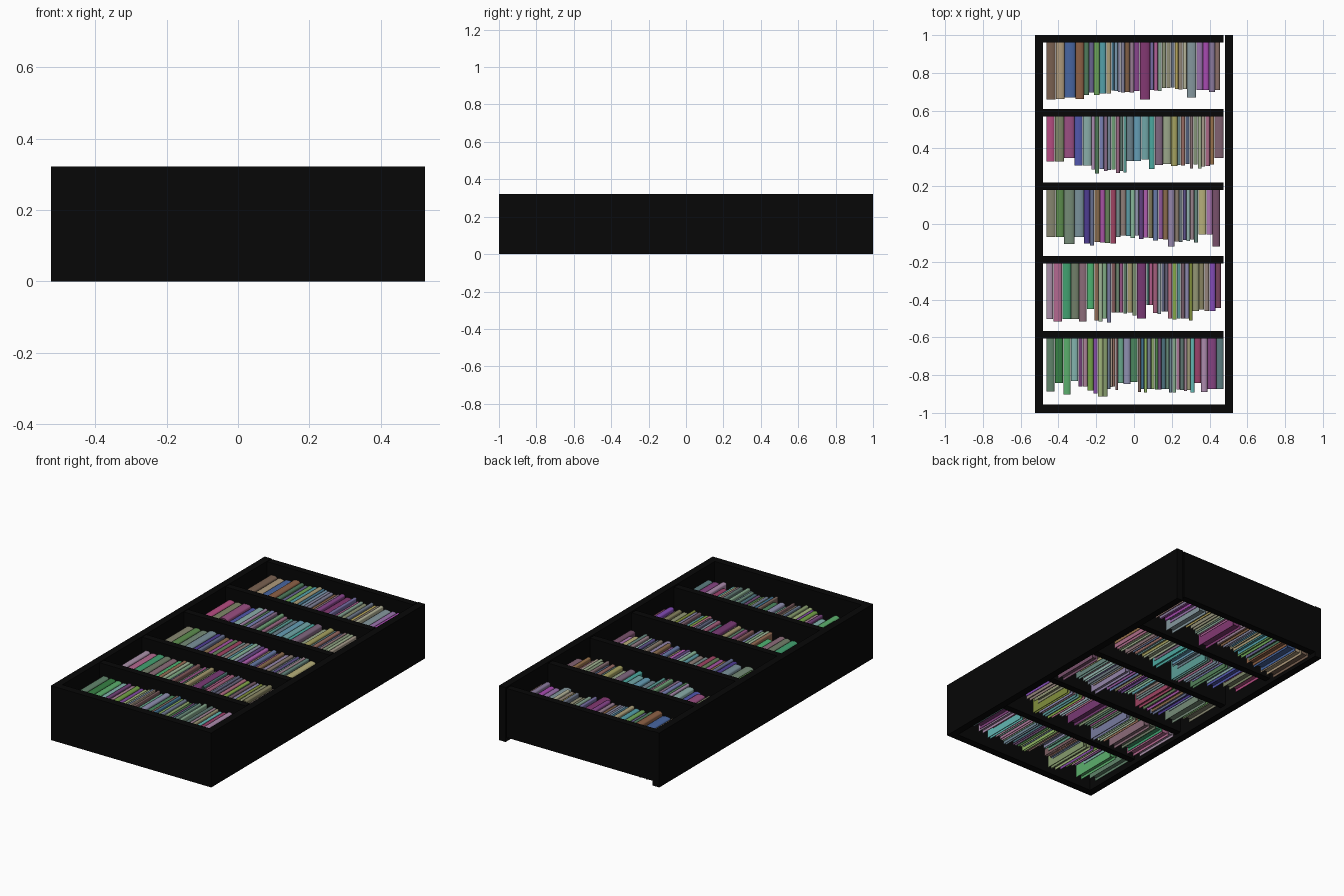
import bpy, bmesh, math, random, colorsys

if "Cube" in bpy.data.objects:
    bpy.data.objects.remove(bpy.data.objects["Cube"])

random.seed(7)


def material(name, rgb):
    m = bpy.data.materials.new(name)
    m.diffuse_color = (*rgb, 1)
    m.use_nodes = True
    m.node_tree.nodes["Principled BSDF"].inputs["Base Color"].default_value = m.diffuse_color
    return m


BLACK = material("black_wood", (0.002, 0.002, 0.002))


def finish(name, bm, mat):
    bmesh.ops.recalc_face_normals(bm, faces=bm.faces)
    mesh = bpy.data.meshes.new(name)
    bm.to_mesh(mesh)
    bm.free()
    mesh.materials.append(mat)
    ob = bpy.data.objects.new(name, mesh)
    bpy.context.collection.objects.link(ob)
    return ob


def box(name, x0, x1, y0, y1, z0, z1):
    bm = bmesh.new()
    bmesh.ops.create_cube(bm, size=1)
    for v in bm.verts:
        v.co = ((x0 + x1) / 2 + v.co.x * (x1 - x0),
                (y0 + y1) / 2 + v.co.y * (y1 - y0),
                (z0 + z1) / 2 + v.co.z * (z1 - z0))
    return finish(name, bm, BLACK)


def prism(bm, profile, y0, y1):
    """Extrude an x/z outline along y."""
    face = bm.faces.new([bm.verts.new((x, y0, z)) for x, z in profile])
    ext = bmesh.ops.extrude_face_region(bm, geom=[face])
    for v in ext["geom"]:
        if isinstance(v, bmesh.types.BMVert):
            v.co.y = y1


def arc(x0, x1, z, bulge, n=8):
    """Half-ellipse spine line from x0 to x1."""
    c, r = (x0 + x1) / 2, (x1 - x0) / 2
    return [(c - r * math.cos(math.pi * i / n), z + bulge * math.sin(math.pi * i / n))
            for i in range(n + 1)]


def book(x0, x1, base, height):
    w = x1 - x0
    t = min(0.003, w * 0.15)
    bulge = min(0.3 * w, 0.01)
    top = 0.25 + random.uniform(-0.01, 0.012)
    shoulder = top - bulge
    bottom = max(0.002, top - 0.81 * height)
    bm = bmesh.new()
    # U-shaped cover with rounded spine
    outer = [(x0, bottom)] + arc(x0, x1, shoulder, bulge) + [(x1, bottom)]
    inner = [(x0 + t, bottom)] + arc(x0 + t, x1 - t, shoulder - t, bulge) + [(x1 - t, bottom)]
    prism(bm, outer + inner[::-1], base - height, base)
    # recessed page block
    p0, p1 = x0 + t, x1 - t
    prism(bm, [(p0, bottom + 0.015), (p0, shoulder - t), (p1, shoulder - t), (p1, bottom + 0.015)],
          base - height + 0.01, base - 0.01)
    rgb = colorsys.hsv_to_rgb(random.random(), random.uniform(0.3, 0.85), random.uniform(0.18, 0.48))
    ob = finish("book", bm, material("book_cover", rgb))
    bpy.ops.object.select_all(action='DESELECT')
    ob.select_set(True)
    bpy.context.view_layer.objects.active = ob
    bpy.ops.object.shade_smooth_by_angle(angle=math.radians(40))


def fill_shelf(base, *runs):
    """Each run of books: right end x, book height, number of books."""
    x = -0.465
    for end, height, n in runs:
        widths = [random.uniform(0.8, 1.2) for _ in range(n)]
        scale = (end - x) / sum(widths)
        for w in widths:
            h = height + (random.uniform(-0.012, 0.012) if n > 2 else 0)
            book(x + 0.0005, x + w * scale - 0.0005, base, h)
            x += w * scale


# Frame: two sides and the full-width end board
box("left_side", -0.525, -0.481, -0.955, 1, 0, 0.322)
box("right_side", 0.481, 0.525, -0.955, 1, 0, 0.322)
box("end_board", -0.525, 0.525, -1, -0.955, 0, 0.322)

# Shelves, raised from the ground plane
for y in (0.98, 0.59, 0.2, -0.19, -0.587):
    box("shelf", -0.481, 0.475, y - 0.02, y + 0.02, 0.028, 0.319)

# Books standing against each shelf
fill_shelf(0.96, (-.265, .30, 4), (-.12, .275, 5), (-.07, .25, 3), (0, .27, 3), (.03, .255, 1),
           (.085, .30, 1), (.28, .25, 9), (.33, .29, 1), (.455, .255, 4))
fill_shelf(0.57, (-.37, .24, 2), (-.315, .22, 1), (-.225, .26, 2), (-.04, .29, 9), (.08, .23, 3),
           (.11, .28, 1), (.23, .255, 3), (.425, .265, 9), (.475, .22, 1))
fill_shelf(0.18, (-.37, .25, 2), (-.315, .285, 1), (-.265, .25, 1), (-.095, .285, 6), (.075, .25, 7),
           (.18, .26, 4), (.215, .30, 1), (.34, .27, 6), (.415, .235, 2), (.455, .30, 1))
fill_shelf(-0.21, (-.25, .297, 5), (-.21, .24, 1), (-.12, .30, 4), (.015, .265, 6), (.065, .29, 1),
           (.1, .22, 2), (.18, .26, 4), (.31, .295, 6), (.46, .24, 5))
fill_shelf(-0.607, (-.42, .28, 1), (-.375, .235, 1), (-.335, .295, 1), (-.295, .225, 1), (-.215, .265, 3),
           (-.14, .295, 3), (-.085, .26, 4), (.02, .235, 3), (.32, .275, 16), (.355, .235, 1), (.475, .272, 3))
